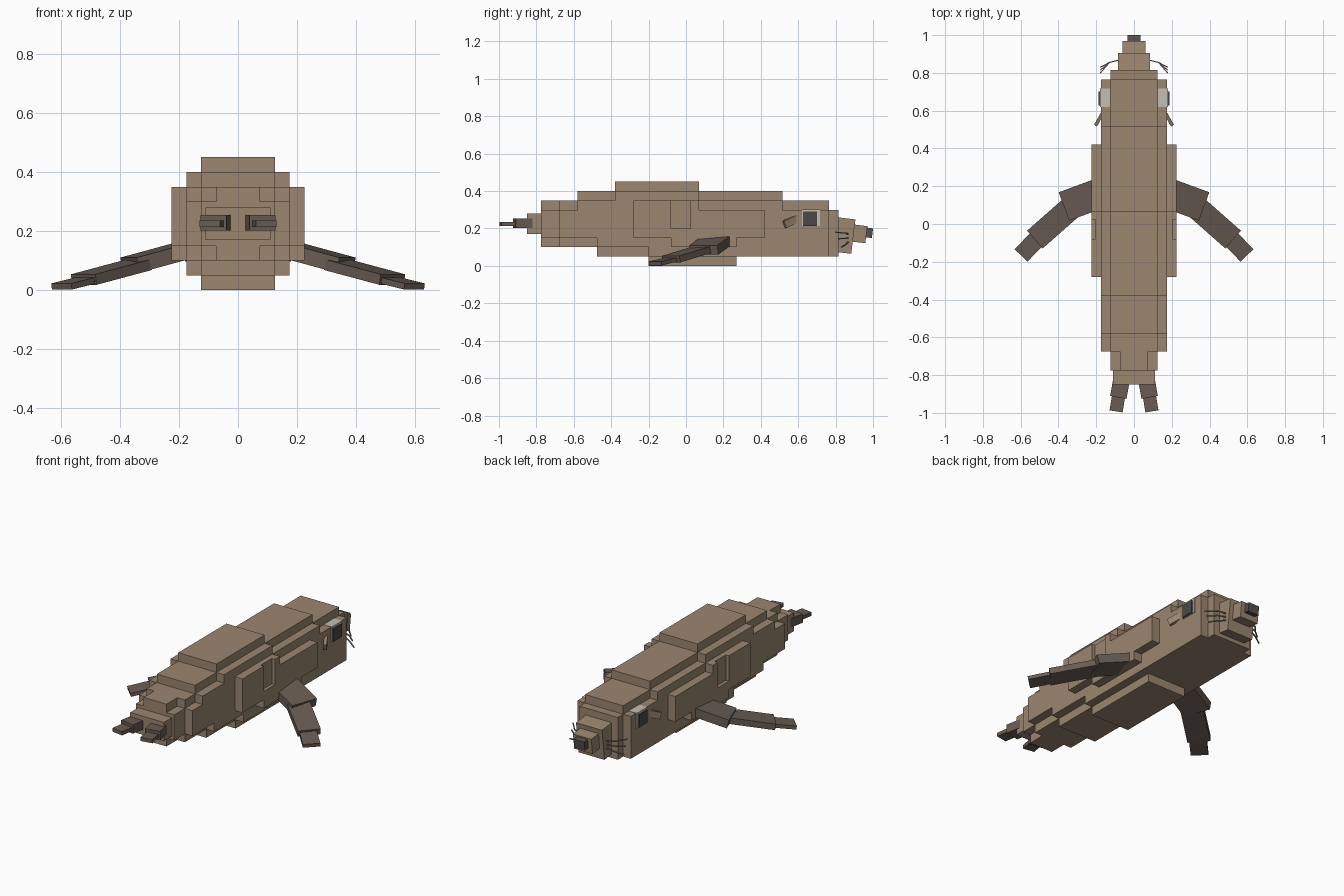
import bpy, bmesh, math
from mathutils import Matrix, Vector

if "Cube" in bpy.data.objects:
    bpy.data.objects.remove(bpy.data.objects["Cube"])


def mat(name, rgb):
    m = bpy.data.materials.new(name)
    m.diffuse_color = (*rgb, 1)
    m.use_nodes = True
    m.node_tree.nodes["Principled BSDF"].inputs["Base Color"].default_value = m.diffuse_color
    return m


FUR = mat("brown fur", (0.33, 0.24, 0.16))
SKIN = mat("dark flipper skin", (0.14, 0.108, 0.087))
NOSE = mat("nose dark", (0.095, 0.08, 0.07))
PUPIL = mat("pupil dark", (0.075, 0.065, 0.07))
WHITE = mat("eye pale", (0.55, 0.52, 0.46))
HAIR = mat("whisker grey", (0.25, 0.24, 0.22))


def finish(name, bm, material):
    bmesh.ops.recalc_face_normals(bm, faces=bm.faces)
    me = bpy.data.meshes.new(name)
    bm.to_mesh(me)
    bm.free()
    me.materials.append(material)
    ob = bpy.data.objects.new(name, me)
    bpy.context.collection.objects.link(ob)
    return ob


def box(name, material, centre, size, rot=None):
    bm = bmesh.new()
    m = Matrix.Translation(centre) @ (rot or Matrix()) @ Matrix.Diagonal((*size, 1))
    bmesh.ops.create_cube(bm, size=1, matrix=m)
    return finish(name, bm, material)


def bar(name, material, p, q, width, thick):
    """Flat bar from p to q, with its width kept level."""
    p, q = Vector(p), Vector(q)
    d = (q - p).normalized()
    side = Vector((0, 0, 1)).cross(d).normalized()
    rot = Matrix((d, side, d.cross(side))).transposed().to_4x4()
    return box(name, material, (p + q) / 2, ((q - p).length, width, thick), rot)


def stepped_solid(name, material, solids, holes):
    """One closed blocky skin around the union of axis-aligned boxes."""
    axes = [sorted({b[a][i] for b in solids + holes for i in (0, 1)}) for a in range(3)]

    def inside(c, b):
        return all(b[a][0] < c[a] < b[a][1] for a in range(3))

    cells = set()
    for i in range(len(axes[0]) - 1):
        for j in range(len(axes[1]) - 1):
            for k in range(len(axes[2]) - 1):
                c = [(axes[a][n] + axes[a][n + 1]) / 2 for a, n in enumerate((i, j, k))]
                if any(inside(c, b) for b in solids) and not any(inside(c, b) for b in holes):
                    cells.add((i, j, k))
    bm = bmesh.new()
    for cell in cells:
        for a in range(3):
            for s in (0, 1):
                near = list(cell)
                near[a] += 2 * s - 1
                if tuple(near) in cells:
                    continue
                u, v = (a + 1) % 3, (a + 2) % 3
                quad = []
                for du, dv in ((0, 0), (1, 0), (1, 1), (0, 1)):
                    n = list(cell)
                    n[a] += s
                    n[u] += du
                    n[v] += dv
                    quad.append(bm.verts.new([axes[t][n[t]] for t in range(3)]))
                bm.faces.new(quad if s else quad[::-1])
    bmesh.ops.remove_doubles(bm, verts=bm.verts, dist=1e-5)
    return finish(name, bm, material)


# Stepped body: half width, y range, z range
layers = [
    (0.125, -0.38, 0.07, 0.05, 0.45), (0.125, -0.58, 0.515, 0.05, 0.40),
    (0.125, -0.675, 0.765, 0.10, 0.35), (0.125, -0.475, 0.815, 0.05, 0.30),
    (0.125, -0.20, 0.27, 0.00, 0.30), (0.125, -0.775, 0.0, 0.15, 0.30),
    (0.075, -0.775, 0.0, 0.10, 0.35),
    (0.175, -0.38, 0.07, 0.10, 0.40), (0.175, -0.58, 0.515, 0.15, 0.35),
    (0.175, -0.675, 0.765, 0.15, 0.30), (0.175, -0.475, 0.765, 0.10, 0.30),
    (0.175, -0.20, 0.765, 0.05, 0.30),
    (0.225, -0.28, 0.07, 0.15, 0.35), (0.225, -0.28, 0.42, 0.15, 0.30),
    (0.225, -0.08, 0.27, 0.10, 0.30),
    (0.110, -0.85, -0.70, 0.17, 0.28),
]
solids = [((-w, w), (y0, y1), (z0, z1)) for w, y0, y1, z0, z1 in layers]
solids = [b for b in solids if not (b[1][0] == -0.58 and b[2][0] == 0.05)]
solids.append(((-0.125, 0.125), (-0.58, 0.515), (0.10, 0.40)))
# Shallow notch in each flank
notches = [((0.205, 0.23), (-0.08, 0.025), (0.20, 0.36)),
           ((-0.23, -0.205), (-0.08, 0.025), (0.20, 0.36))]
stepped_solid("body", FUR, solids, notches)

# Drooping muzzle and nose
tilt = Matrix.Rotation(math.radians(-7), 4, 'X')
box("muzzle_base", FUR, (0, 0.85, 0.162), (0.17, 0.09, 0.185), tilt)
box("muzzle_tip", FUR, (0, 0.922, 0.172), (0.12, 0.085, 0.092), tilt)
box("nose", NOSE, (0, 0.978, 0.177), (0.07, 0.038, 0.052), tilt)

for s, tag in ((-1, "left"), (1, "right")):
    # Eyes
    box("eye_" + tag, WHITE, (s * 0.153, 0.668, 0.257), (0.054, 0.097, 0.09))
    box("pupil_" + tag, PUPIL, (s * 0.183, 0.664, 0.252), (0.009, 0.075, 0.075))
    # Ears
    bar("ear_" + tag, FUR, (s * 0.165, 0.59, 0.25), (s * 0.2, 0.527, 0.222), 0.018, 0.04)
    # Whiskers
    for i, (z0, z1, y1) in enumerate(((0.17, 0.18, 0.80), (0.15, 0.145, 0.815), (0.13, 0.10, 0.83))):
        mid = (s * 0.13, 0.855, (z0 + z1) / 2)
        bar(f"whisker_{tag}_{i}_root", HAIR, (s * 0.08, 0.868, z0), mid, 0.006, 0.006)
        bar(f"whisker_{tag}_{i}_tip", HAIR, mid, (s * 0.178, y1, z1), 0.006, 0.006)
    # Front flippers, three swept segments
    bar("flipper_upper_" + tag, SKIN, (s * 0.17, 0.167, 0.138), (s * 0.365, 0.095, 0.085), 0.16, 0.052)
    bar("flipper_middle_" + tag, SKIN, (s * 0.335, 0.085, 0.086), (s * 0.522, -0.08, 0.036), 0.125, 0.036)
    bar("flipper_tip_" + tag, SKIN, (s * 0.48, -0.045, 0.042), (s * 0.597, -0.165, 0.0125), 0.095, 0.021)
    # Tail flippers, two segments
    bar("tail_flipper_" + tag, SKIN, (s * 0.06, -0.79, 0.228), (s * 0.083, -0.918, 0.228), 0.088, 0.052)
    bar("tail_flipper_tip_" + tag, SKIN, (s * 0.08, -0.90, 0.225), (s * 0.095, -0.992, 0.225), 0.07, 0.022)
